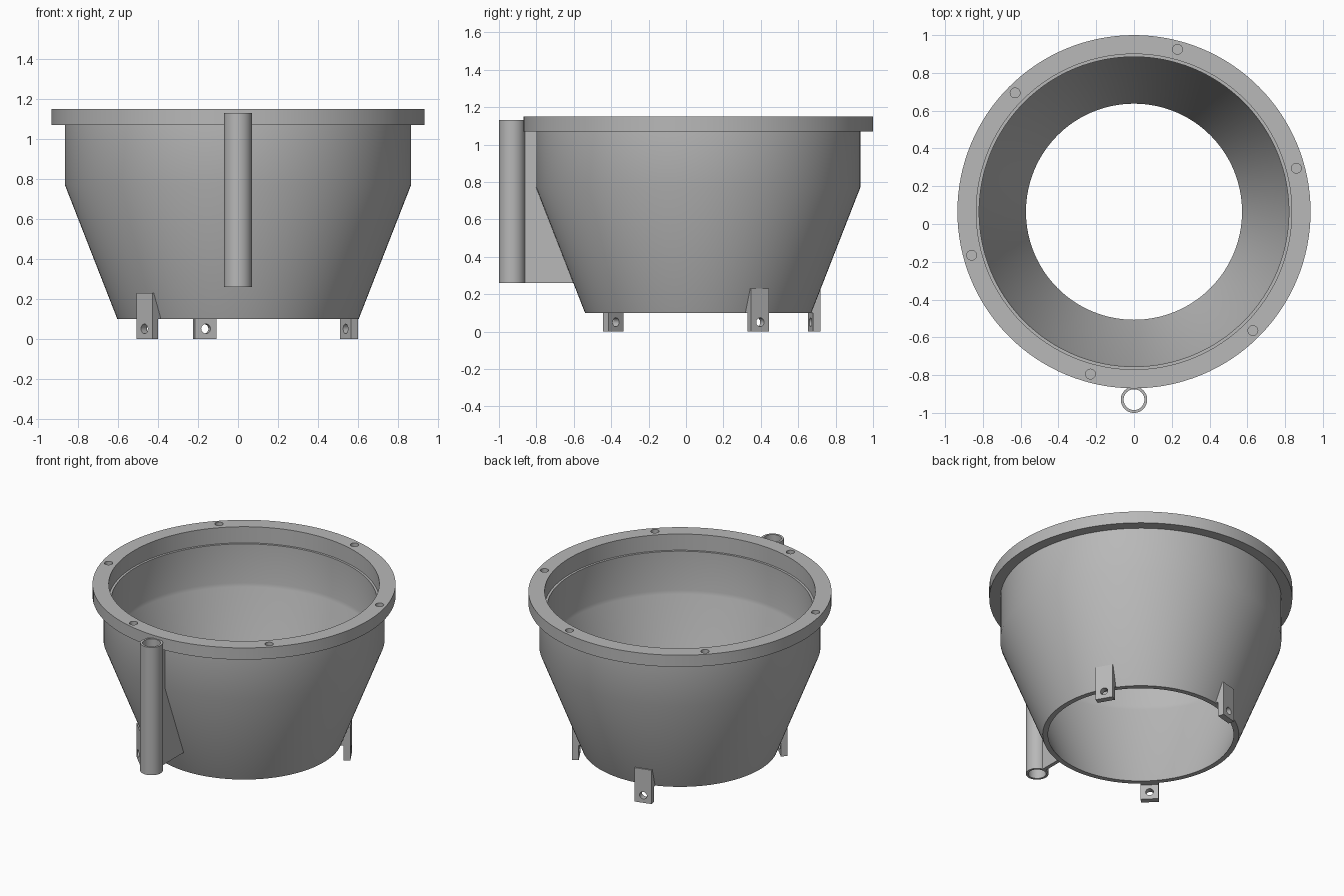
import bpy, bmesh
from math import cos, sin, pi, radians
from mathutils import Matrix, Vector

cube = bpy.data.objects.get("Cube")
if cube:
    bpy.data.objects.remove(cube, do_unlink=True)

CENTRE = Vector((0, 0.065, 0))

grey = bpy.data.materials.new("plain grey")
grey.use_nodes = True
colour = (0.48, 0.48, 0.48, 1)
grey.diffuse_color = colour
grey.node_tree.nodes["Principled BSDF"].inputs["Base Color"].default_value = colour


def finish(name, bm, shift=Vector()):
    """Turn a bmesh into a grey object."""
    bmesh.ops.translate(bm, verts=bm.verts, vec=shift)
    bmesh.ops.recalc_face_normals(bm, faces=bm.faces)
    mesh = bpy.data.meshes.new(name)
    bm.to_mesh(mesh)
    bm.free()
    mesh.materials.append(grey)
    obj = bpy.data.objects.new(name, mesh)
    bpy.context.collection.objects.link(obj)
    return obj


def smooth(obj):
    bpy.ops.object.select_all(action='DESELECT')
    obj.select_set(True)
    bpy.context.view_layer.objects.active = obj
    bpy.ops.object.shade_smooth_by_angle(angle=radians(30))


def lathe(profile, steps):
    """Revolve a closed (radius, z) outline around z."""
    bm = bmesh.new()
    rings = []
    for i in range(steps):
        a = 2 * pi * i / steps
        rings.append([bm.verts.new((r * cos(a), r * sin(a), z)) for r, z in profile])
    n = len(profile)
    for i in range(steps):
        p, q = rings[i], rings[(i + 1) % steps]
        for j in range(n):
            k = (j + 1) % n
            bm.faces.new((p[j], q[j], q[k], p[k]))
    return bm


def plate(outline, width):
    """Extrude an (x, z) outline along y, centred."""
    bm = bmesh.new()
    face = bm.faces.new([bm.verts.new((x, -width / 2, z)) for x, z in outline])
    ext = bmesh.ops.extrude_face_region(bm, geom=[face])
    moved = [v for v in ext["geom"] if isinstance(v, bmesh.types.BMVert)]
    bmesh.ops.translate(bm, verts=moved, vec=(0, width, 0))
    return bm


def add_pin(bm, radius, depth, matrix):
    bmesh.ops.create_cone(bm, cap_ends=True, segments=24, radius1=radius,
                          radius2=radius, depth=depth, matrix=matrix)


def cut(obj, cutter):
    """Subtract the cutter, bake the result and drop the cutter."""
    cutter.hide_render = True
    mod = obj.modifiers.new("holes", 'BOOLEAN')
    mod.operation = 'DIFFERENCE'
    mod.solver = 'EXACT'
    mod.object = cutter
    bpy.context.view_layer.update()
    graph = bpy.context.evaluated_depsgraph_get()
    baked = bpy.data.meshes.new_from_object(obj.evaluated_get(graph))
    obj.modifiers.clear()
    obj.data = baked
    bpy.data.objects.remove(cutter, do_unlink=True)


# Open funnel bowl with flange and inner ledge
bowl = finish("funnel_bowl", lathe([
    (0.572, 0.10), (0.605, 0.10), (0.867, 0.77), (0.867, 1.07),
    (0.935, 1.07), (0.935, 1.15), (0.835, 1.15), (0.835, 1.04),
    (0.82, 1.04), (0.82, 0.775), (0.815, 0.75)], 128), CENTRE)

# Six blind bolt holes in the flange
pins = bmesh.new()
for i in range(6):
    spin = Matrix.Rotation(radians(15 + 60 * i), 4, 'Z')
    add_pin(pins, 0.026, 0.1, spin @ Matrix.Translation((0.89, 0, 1.15)))
cut(bowl, finish("bolt_hole_cutter", pins, CENTRE))
smooth(bowl)

# Upright tube at the front
tube = finish("front_tube", lathe(
    [(0.07, 0.26), (0.07, 1.13), (0.055, 1.13), (0.055, 0.26)], 48),
    Vector((0, -0.93, 0)))
smooth(tube)

# Thin web joining the tube to the bowl
web = plate([(-0.866, 0.26), (-0.59, 0.26), (-0.79, 0.77),
             (-0.79, 1.08), (-0.866, 1.08)], 0.025)
bmesh.ops.rotate(web, verts=web.verts, matrix=Matrix.Rotation(pi / 2, 3, 'Z'))
finish("tube_web", web)

# Three mounting tabs with radial pin holes
for number, angle in enumerate((30, 105, 225), 1):
    spin = Matrix.Rotation(radians(angle), 4, 'Z')
    bm = plate([(0.663, 0), (0.663, 0.23), (0.64, 0.23), (0.592, 0.1),
                (0.622, 0.1), (0.622, 0)], 0.112)
    bmesh.ops.transform(bm, matrix=spin, verts=bm.verts)
    tab = finish(f"mounting_tab_{number}", bm, CENTRE)
    pin = bmesh.new()
    add_pin(pin, 0.024, 0.2, spin @ Matrix.Translation((0.64, 0, 0.05))
            @ Matrix.Rotation(pi / 2, 4, 'Y'))
    cut(tab, finish("tab_hole_cutter", pin, CENTRE))
    smooth(tab)
